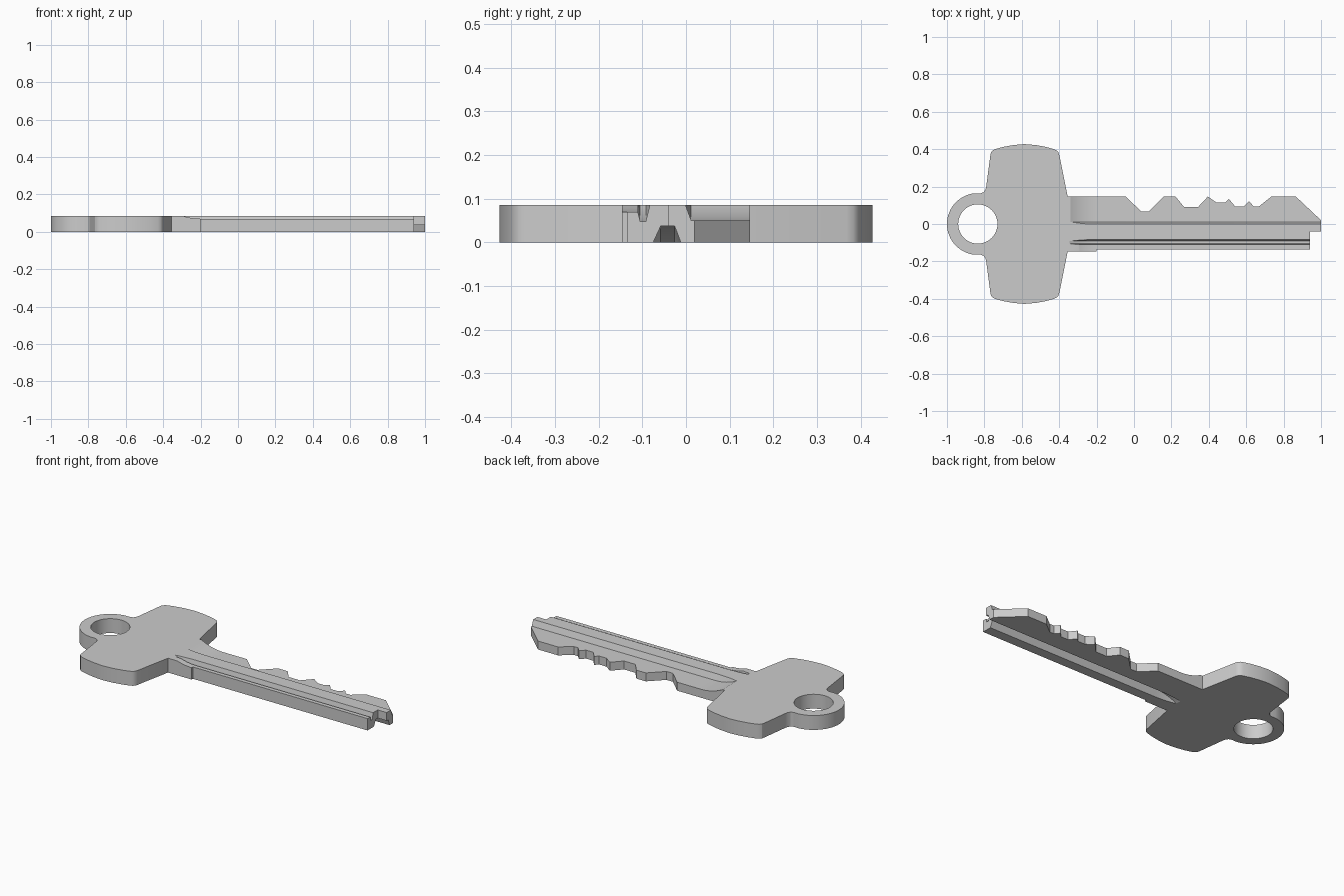
import bpy, bmesh, math

if "Cube" in bpy.data.objects:
    bpy.data.objects.remove(bpy.data.objects["Cube"])

T = 0.085          # key thickness
RUN_IN = -0.20     # where the milled grooves reach full depth
WHEEL = 0.30       # radius of the milling wheel, shapes the groove run-in


def loft(name, rings):
    """Closed solid through equal-length rings of points."""
    bm = bmesh.new()
    vs = [[bm.verts.new(p) for p in r] for r in rings]
    n = len(rings[0])
    for a, b in zip(vs, vs[1:]):
        for i in range(n):
            j = (i + 1) % n
            bm.faces.new((a[i], a[j], b[j], b[i]))
    bm.faces.new(vs[0])
    bm.faces.new(vs[-1])
    bmesh.ops.recalc_face_normals(bm, faces=bm.faces)
    me = bpy.data.meshes.new(name)
    bm.to_mesh(me)
    bm.free()
    ob = bpy.data.objects.new(name, me)
    bpy.context.collection.objects.link(ob)
    return ob


def prism(name, pts, z0, z1):
    return loft(name, [[(x, y, z) for x, y in pts] for z in (z0, z1)])


def circle(cx, r, a0, a1, n):
    return [(cx + r * math.cos(math.radians(a0 + (a1 - a0) * i / n)),
             r * math.sin(math.radians(a0 + (a1 - a0) * i / n))) for i in range(n)]


def groove(name, profile, depth, side):
    """Cutter with a (y, z) profile; lifts out of the face (side +1 top, -1 bottom) near the bow."""
    run = math.sqrt(2 * WHEEL * (depth + 0.002))
    stations = [(RUN_IN - run * (1 - i / 10)) for i in range(11)] + [1.2]
    rings = []
    for x in stations:
        d = min(x - RUN_IN, 0)
        lift = side * (WHEEL - math.sqrt(WHEEL ** 2 - d * d))
        rings.append([(x, y, z + lift) for y, z in profile])
    return loft(name, rings)


def cut(target, cutter):
    m = target.modifiers.new("cut", 'BOOLEAN')
    m.operation = 'DIFFERENCE'
    m.solver = 'EXACT'
    m.object = cutter
    cutter.hide_render = True
    bpy.context.view_layer.objects.active = target
    bpy.ops.object.modifier_apply(modifier=m.name)
    bpy.data.objects.remove(cutter)


# Outline: ring, bow (mirrored), toothed edge, stepped tip
bow = [(-0.818, 0.164), (-0.803, 0.171), (-0.794, 0.185), (-0.790, 0.20),
       (-0.768, 0.368), (-0.764, 0.383), (-0.755, 0.393), (-0.742, 0.400),
       (-0.70, 0.412), (-0.645, 0.422), (-0.585, 0.427), (-0.525, 0.422),
       (-0.47, 0.412), (-0.428, 0.400), (-0.413, 0.393), (-0.404, 0.383),
       (-0.399, 0.368), (-0.355, 0.147)]
teeth = [(-0.045, 0.147), (0.038, 0.068), (0.08, 0.068), (0.16, 0.147),
         (0.222, 0.147), (0.268, 0.090), (0.342, 0.090), (0.395, 0.147),
         (0.44, 0.115), (0.487, 0.115), (0.507, 0.135), (0.54, 0.094),
         (0.588, 0.094), (0.615, 0.122), (0.64, 0.094), (0.668, 0.094),
         (0.735, 0.147), (0.865, 0.147)]
tip = [(1.0, 0.02), (1.0, -0.04), (0.942, -0.04), (0.942, -0.135),
       (-0.20, -0.135), (-0.20, -0.147)]
ring = circle(-0.835, 0.165, 270, 90, 32)[1:]
ring = [p for p in ring if p[0] < -0.825]
outline = bow + teeth + tip + [(x, -y) for x, y in reversed(bow)] + ring
key = prism("key", outline, 0, T)

# Hole in the ring
cut(key, prism("ring_hole", circle(-0.835, 0.105, 0, 360, 48), -0.1, 0.2))

# Milled faces and grooves along the blade
cut(key, groove("upper_land", [(0.012, 0.05), (0.3, 0.05), (0.3, 0.12), (-0.014, 0.12)], 0.035, 1))
cut(key, groove("lower_land", [(-0.3, 0.07), (-0.1, 0.07), (-0.1, 0.15), (-0.3, 0.15)], 0.015, 1))
cut(key, groove("top_groove", [(-0.105, 0.048), (-0.092, 0.048), (-0.074, 0.122), (-0.123, 0.122)], 0.037, 1))
cut(key, groove("bottom_groove", [(-0.058, 0.037), (-0.026, 0.037), (0.002, -0.037), (-0.092, -0.037)], 0.037, -1))

# Centre and smooth only the curved walls
bpy.ops.object.select_all(action='DESELECT')
key.select_set(True)
bpy.context.view_layer.objects.active = key
bpy.ops.object.shade_smooth_by_angle(angle=math.radians(25))
